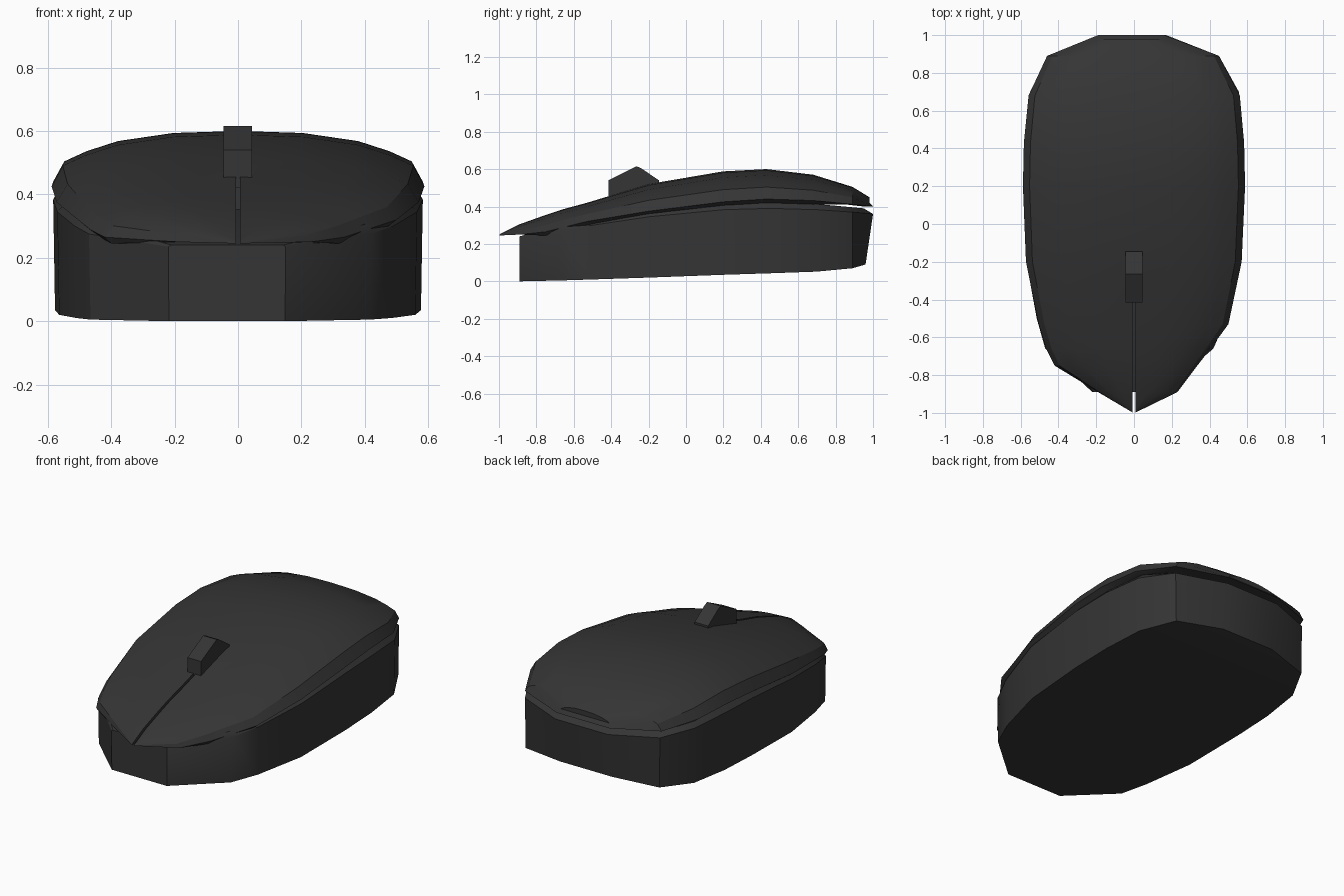
import bpy, bmesh

if "Cube" in bpy.data.objects:
    bpy.data.objects.remove(bpy.data.objects["Cube"])

mat = bpy.data.materials.new("dark_plastic")
mat.diffuse_color = (0.035, 0.035, 0.035, 1)
mat.use_nodes = True
mat.node_tree.nodes["Principled BSDF"].inputs["Base Color"].default_value = mat.diffuse_color


def finish(name, bm, angle=0.5):
    bmesh.ops.remove_doubles(bm, verts=bm.verts, dist=0.0005)
    bmesh.ops.recalc_face_normals(bm, faces=bm.faces)
    me = bpy.data.meshes.new(name)
    bm.to_mesh(me)
    bm.free()
    ob = bpy.data.objects.new(name, me)
    bpy.context.collection.objects.link(ob)
    me.materials.append(mat)
    bpy.ops.object.select_all(action='DESELECT')
    ob.select_set(True)
    bpy.context.view_layer.objects.active = ob
    bpy.ops.object.shade_smooth_by_angle(angle=angle)
    return ob


def loft(name, sections, angle=0.5):
    """Skin closed cross-sections; ends are capped in left-right strips."""
    bm = bmesh.new()
    rings = [[bm.verts.new(p) for p in s] for s in sections]
    n = len(rings[0])
    for a, b in zip(rings, rings[1:]):
        for j in range(n):
            k = (j + 1) % n
            bm.faces.new((a[j], a[k], b[k], b[j]))
    for r in (rings[0], rings[-1]):
        j, k = 0, n - 1
        while k - j > 2:
            bm.faces.new((r[j], r[j + 1], r[k - 1], r[k]))
            j, k = j + 1, k - 1
        if k - j == 2:
            bm.faces.new((r[j], r[j + 1], r[k]))
    return finish(name, bm, angle)


# Lower body: y, left x, right x, bottom z, rim z
body = [(-0.89, -0.22, 0.15, 0.0, 0.235), (-0.66, -0.47, 0.42, 0.005, 0.275),
        (-0.5, -0.515, 0.49, 0.01, 0.30), (-0.2, -0.57, 0.565, 0.02, 0.345),
        (0.2, -0.583, 0.583, 0.035, 0.383), (0.45, -0.58, 0.58, 0.043, 0.39),
        (0.7, -0.55, 0.555, 0.052, 0.383), (0.89, -0.45, 0.45, 0.07, 0.37),
        (1.0, -0.18, 0.17, 0.09, 0.36)]


def body_section(y, l, r, zb, zr):
    yb = 0.96 if y == 1.0 else y
    yg = y * 0.95 if y > 0.8 else y
    lip = 0.005 if y < -0.8 else 0.03
    return [(l * 0.99, yb, zb), (l, y, zr), (l * 0.95, yg, zr + lip),
            (r * 0.95, yg, zr + lip), (r, y, zr), (r * 0.99, yb, zb)]


loft("lower_body", [body_section(*s) for s in body])

# Top shell: y, left x, right x, crown z, edge z
shell = [(-1.0, -0.004, 0.004, 0.25, 0.245), (-0.89, -0.19, 0.23, 0.305, 0.25),
         (-0.75, -0.42, 0.335, 0.355, 0.265), (-0.66, -0.465, 0.405, 0.385, 0.288),
         (-0.53, -0.505, 0.5, 0.42, 0.32), (-0.2, -0.572, 0.57, 0.52, 0.375),
         (0.2, -0.588, 0.588, 0.588, 0.425), (0.43, -0.583, 0.583, 0.6, 0.44),
         (0.68, -0.558, 0.56, 0.57, 0.432), (0.89, -0.46, 0.45, 0.505, 0.412),
         (1.0, -0.19, 0.16, 0.45, 0.40)]
dome = [(0.94, 0.4), (0.82, 0.6), (0.65, 0.8), (0.35, 0.96)]


def shell_section(y, l, r, top, edge):
    end = abs(y) > 0.8
    yu = y * 0.95 if y > 0.8 else y
    yt = y - 0.02 if y == 1.0 else y
    ze = edge if end else edge - 0.02
    left = [(l * 0.95, yu, ze), (l, y, edge)]
    right = [(r * 0.95, yu, ze), (r, y, edge)]
    for u, f in dome:
        z = edge + (top - edge) * f
        left.append((l * u, yt, z))
        right.append((r * u, yt, z))
    return left + [(0, yt, top)] + right[::-1]


top_shell = loft("top_shell", [shell_section(*s) for s in shell], 0.45)

# Slit between the two buttons
bpy.ops.mesh.primitive_cube_add(size=1, location=(0, -0.7, 0.4))
cutter = bpy.context.object
cutter.name = "slit_cutter"
cutter.scale = (0.014, 0.7, 1)
cutter.hide_render = True
mod = top_shell.modifiers.new("slit", 'BOOLEAN')
mod.object = cutter
mod.operation = 'DIFFERENCE'
mod.solver = 'EXACT'
bpy.context.view_layer.objects.active = top_shell
# apply the slit before any later modifier, then drop the cutter
bpy.ops.object.modifier_move_to_index(modifier="slit", index=0)
bpy.ops.object.modifier_apply(modifier="slit")
bpy.data.objects.remove(cutter)

# Angular scroll wheel
profile = [(-0.415, 0.42), (-0.415, 0.54), (-0.265, 0.615), (-0.24, 0.605),
           (-0.145, 0.54), (-0.145, 0.42)]
bm = bmesh.new()
face = bm.faces.new([bm.verts.new((-0.046, y, z)) for y, z in profile])
ext = bmesh.ops.extrude_face_region(bm, geom=[face])
bmesh.ops.translate(bm, vec=(0.09, 0, 0),
                    verts=[g for g in ext["geom"] if isinstance(g, bmesh.types.BMVert)])
finish("scroll_wheel", bm, 0.3)
